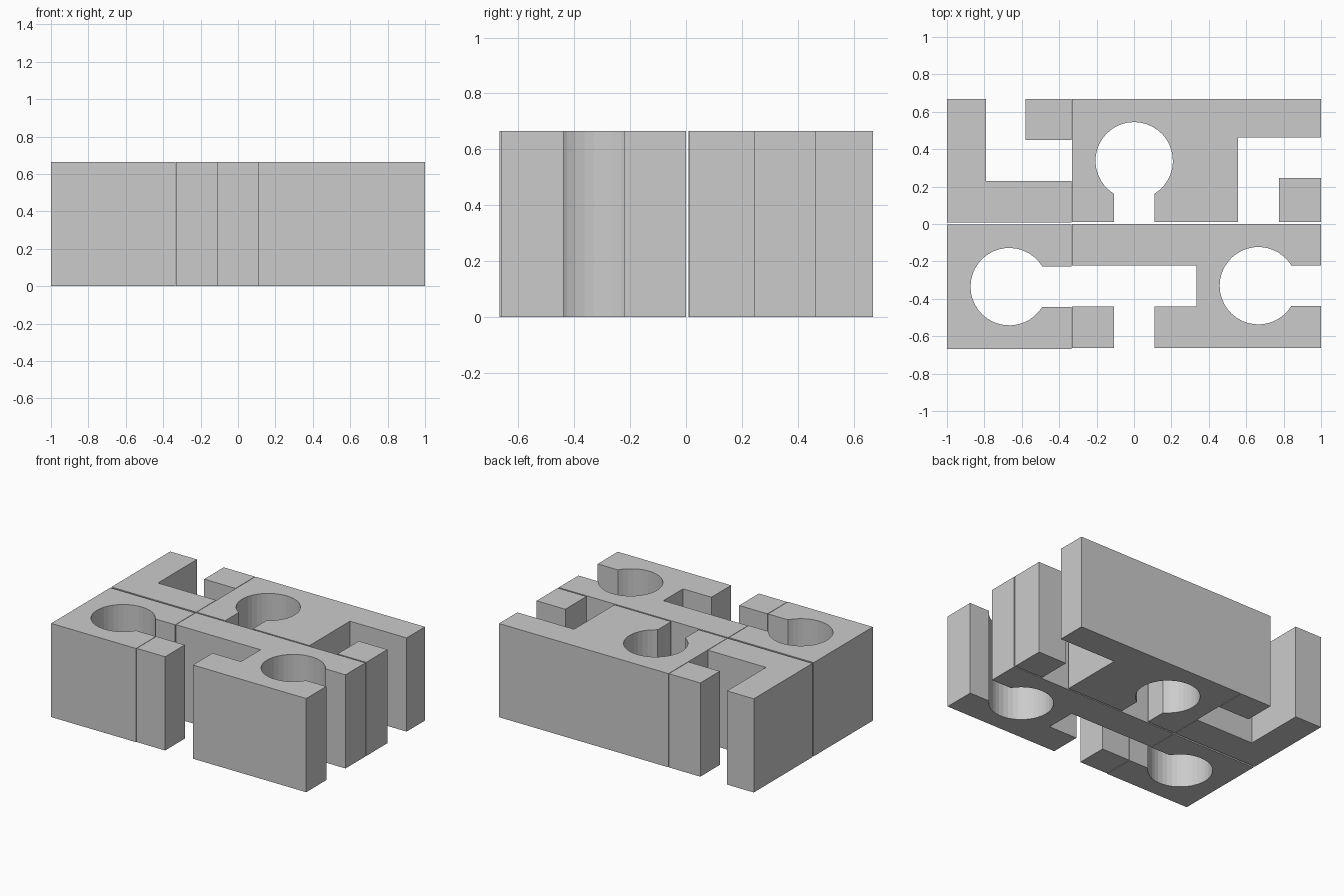
import bpy, bmesh
from math import asin, cos, sin, pi

if "Cube" in bpy.data.objects:
    bpy.data.objects.remove(bpy.data.objects["Cube"])

HEIGHT = 0.665
RADIUS = 0.207
NECK = 0.108      # half width of the slot into a round chamber
SEGMENTS = 32


def keyhole(cx, cy, direction, reach):
    """Round chamber with a slot leaving along direction, as part of a CCW outline."""
    a = asin(NECK / RADIUS)

    def turn(u, v):
        return (cx + u * cos(direction) - v * sin(direction),
                cy + u * sin(direction) + v * cos(direction))

    pts = [turn(reach, -NECK)]
    for i in range(SEGMENTS + 1):
        t = -a - (2 * pi - 2 * a) * i / SEGMENTS
        pts.append(turn(RADIUS * cos(t), RADIUS * sin(t)))
    pts.append(turn(reach, NECK))
    return pts


def rect(x0, x1, y0, y1):
    return [(x0, y0), (x1, y0), (x1, y1), (x0, y1)]


def tile(name, *outlines):
    """Extrude each closed outline to the tile height."""
    bm = bmesh.new()
    for pts in outlines:
        face = bm.faces.new([bm.verts.new((x, y, 0)) for x, y in pts])
        ext = bmesh.ops.extrude_face_region(bm, geom=[face], use_keep_orig=True)
        top = [v for v in ext["geom"] if isinstance(v, bmesh.types.BMVert)]
        bmesh.ops.translate(bm, vec=(0, 0, HEIGHT), verts=top)
    bmesh.ops.recalc_face_normals(bm, faces=bm.faces)
    mesh = bpy.data.meshes.new(name)
    bm.to_mesh(mesh)
    bm.free()
    bpy.context.collection.objects.link(bpy.data.objects.new(name, mesh))


# Front row: dead-end chamber, then T junction joined to a second chamber
tile("front_left_chamber_tile",
     [(-1, -.667), (-.334, -.667), *keyhole(-.667, -.335, 0, .333),
      (-.334, -.004), (-1, -.004)])
tile("front_junction_and_chamber_tile",
     [(.11, -.663), (1, -.663), *keyhole(.665, -.330, 0, .335), (1, 0),
      (-.331, 0), (-.331, -.223), (.333, -.223), (.333, -.442), (.11, -.442)],
     rect(-.331, -.108, -.663, -.442))

# Back row: corner passage, then chamber joined to a second corner passage
tile("back_left_corner_tile",
     [(-1, .009), (-.334, .009), (-.334, .231), (-.79, .231),
      (-.79, .668), (-1, .668)],
     rect(-.58, -.334, .449, .668))
tile("back_chamber_and_corner_tile",
     [(-.331, .01), *keyhole(.001, .338, -pi / 2, .328), (.555, .01),
      (.555, .463), (1, .463), (1, .669), (-.331, .669)],
     rect(.775, 1, .01, .247))
